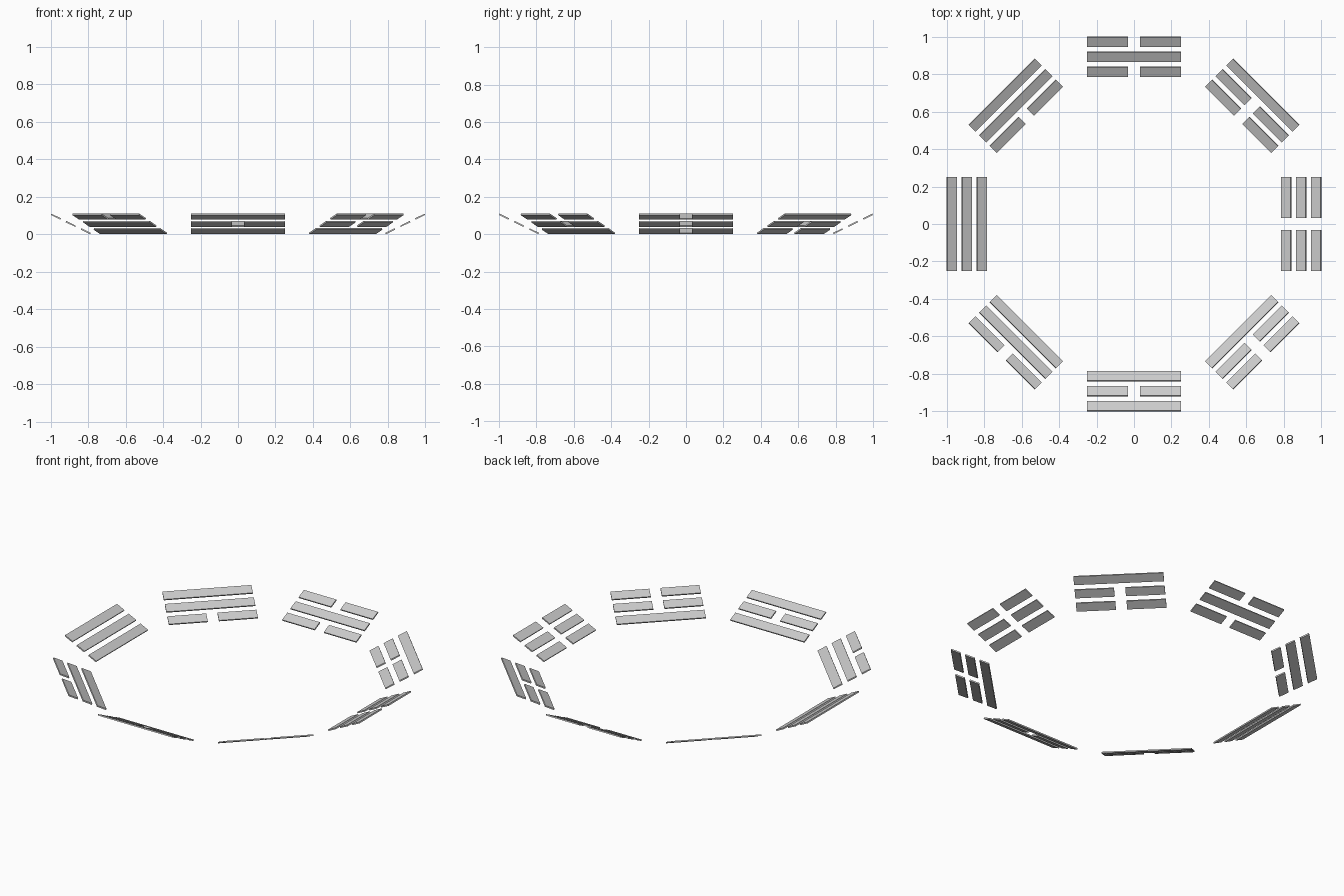
import bpy
import bmesh
import math
from mathutils import Matrix

cube = bpy.data.objects.get("Cube")
if cube:
    bpy.data.objects.remove(cube, do_unlink=True)

TILT = math.radians(26)
LENGTH, WIDTH, THICK = 0.502, 0.0565, 0.008
PITCH = 0.089
GAP = 0.063
OUTER = 1.0
SLOPE = 2 * PITCH + WIDTH
INNER = OUTER - SLOPE * math.cos(TILT)

grey = bpy.data.materials.new("plain grey")
grey.use_nodes = True
colour = (0.6, 0.6, 0.6, 1)
grey.diffuse_color = colour
grey.node_tree.nodes["Principled BSDF"].inputs["Base Color"].default_value = colour


def bar(name, frame, along, slope, length):
    """One flat box, placed along the tangent and up the slope of its panel."""
    mesh = bpy.data.meshes.new(name)
    bm = bmesh.new()
    place = Matrix.Translation((slope, along, THICK / 2))
    size = Matrix.Diagonal((WIDTH, length, THICK, 1))
    bmesh.ops.create_cube(bm, size=1, matrix=place @ size)
    bm.to_mesh(mesh)
    bm.free()
    mesh.materials.append(grey)
    obj = bpy.data.objects.new(name, mesh)
    obj.matrix_world = frame
    bpy.context.collection.objects.link(obj)


# Panels counter-clockwise from +x; rows run inner to outer, "-" whole, ":" split
panels = [
    ("left", ":::"),
    ("back_left", "::-"),
    ("back", ":-:"),
    ("back_right", ":--"),
    ("right", "---"),
    ("front_right", "--:"),
    ("front", "-:-"),
    ("front_left", "-::"),
]

for i, (side, rows) in enumerate(panels):
    # Local x climbs outward along the tilted panel, local y is the tangent
    frame = (Matrix.Rotation(i * math.pi / 4, 4, "Z")
             @ Matrix.Translation((INNER, 0, 0))
             @ Matrix.Rotation(-TILT, 4, "Y"))
    for row, (level, kind) in enumerate(zip(("inner", "middle", "outer"), rows)):
        slope = WIDTH / 2 + row * PITCH
        name = f"{side}_{level}_bar"
        if kind == "-":
            bar(name, frame, 0, slope, LENGTH)
        else:
            half = (LENGTH - GAP) / 2
            for end, sign in (("first_half", -1), ("second_half", 1)):
                bar(f"{name}_{end}", frame, sign * (GAP + half) / 2, slope, half)
